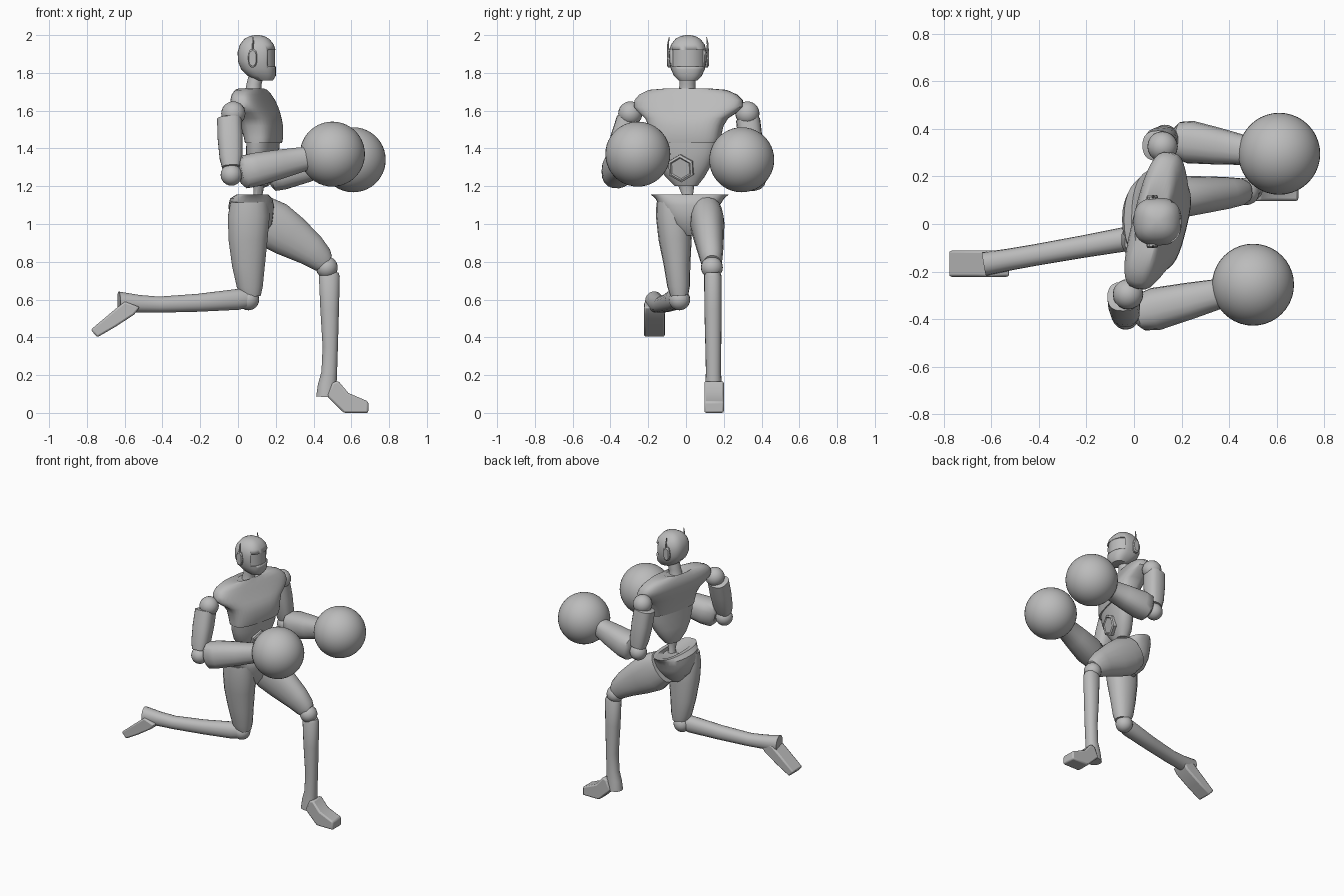
import bpy, bmesh, math
from mathutils import Vector, Matrix

if "Cube" in bpy.data.objects:
    bpy.data.objects.remove(bpy.data.objects["Cube"], do_unlink=True)

GREY = (0.5, 0.5, 0.5, 1)
mat = bpy.data.materials.new("plain grey")
mat.use_nodes = True
mat.diffuse_color = GREY
mat.node_tree.nodes["Principled BSDF"].inputs["Base Color"].default_value = GREY


def finish(name, bm, angle=40):
    """Turn a bmesh into a shaded, coloured object."""
    bmesh.ops.recalc_face_normals(bm, faces=bm.faces)
    mesh = bpy.data.meshes.new(name)
    bm.to_mesh(mesh)
    bm.free()
    mesh.materials.append(mat)
    obj = bpy.data.objects.new(name, mesh)
    bpy.context.collection.objects.link(obj)
    bpy.ops.object.select_all(action="DESELECT")
    obj.select_set(True)
    bpy.context.view_layer.objects.active = obj
    bpy.ops.object.shade_smooth_by_angle(angle=math.radians(angle))
    return obj


def skin(name, rings, angle=40):
    """Bridge closed rings of points and cap both ends."""
    bm = bmesh.new()
    loops = [[bm.verts.new(p) for p in ring] for ring in rings]
    n = len(loops[0])
    for a, b in zip(loops, loops[1:]):
        for i in range(n):
            j = (i + 1) % n
            bm.faces.new((a[i], a[j], b[j], b[i]))
    bm.faces.new(loops[0])
    bm.faces.new(loops[-1])
    return finish(name, bm, angle)


def oval(center, u, v, power=2.0, n=24):
    pts = []
    for i in range(n):
        a = 2 * math.pi * i / n
        c, s = math.cos(a), math.sin(a)
        pts.append(center + u * math.copysign(abs(c) ** (2 / power), c)
                   + v * math.copysign(abs(s) ** (2 / power), s))
    return pts


def body(name, rows, yaw=0, power=2.3):
    """Stack of level ovals: z, centre x, centre y, half depth, half width."""
    rot = Matrix.Rotation(math.radians(yaw), 3, "Z")
    return skin(name, [oval(Vector((x, y, z)), rot @ Vector((d, 0, 0)),
                            rot @ Vector((0, w, 0)), power, 32)
                       for z, x, y, d, w in rows])


def limb(name, start, end, rows, power=2.2):
    """Tapered limb: position along, sideways radius, other radius, bow."""
    start, end = Vector(start), Vector(end)
    axis = (end - start).normalized()
    side = Vector((0, 1, 0))
    side = (side - axis * side.dot(axis)).normalized()
    other = axis.cross(side)
    return skin(name, [oval(start.lerp(end, t) + other * bow, side * a, other * b, power, 18)
                       for t, a, b, bow in rows])


def ball(name, center, r, seg=20):
    bm = bmesh.new()
    bmesh.ops.create_uvsphere(bm, u_segments=seg, v_segments=seg // 2 + 2, radius=r,
                              matrix=Matrix.Translation(center))
    return finish(name, bm)


def foot(name, profile, y0, y1):
    """Side profile widened across, with softened edges."""
    obj = skin(name, [[(x, y, z) for x, z in profile] for y in (y0, y1)], 30)
    mod = obj.modifiers.new("soft edges", "BEVEL")
    mod.width = 0.01
    mod.segments = 2


# Head with a shallow visor recess that wraps round the face
head = body("head", [(1.76, .14, .01, .045, .05), (1.785, .125, .01, .075, .074),
                     (1.82, .108, .01, .092, .09), (1.86, .1, .01, .1, .098),
                     (1.91, .1, .01, .102, .1), (1.95, .1, .01, .09, .089),
                     (1.98, .1, .01, .066, .066), (1.995, .1, .01, .038, .038),
                     (2.0, .1, .01, .012, .012)], power=2.6)
arc = [math.radians(a) for a in range(-56, 57, 8)]
crescent = [(r * math.cos(a), r * math.sin(a)) for r, angles in
            ((.096, arc), (.16, arc[::-1])) for a in angles]
cutter = skin("visor_cutter", [[(.1 + x, .01 + y, z) for x, y in crescent]
                               for z in (1.835, 1.92)])
cutter.hide_render = True
cutter.hide_viewport = True
cut = head.modifiers.new("visor recess", "BOOLEAN")
cut.operation = "DIFFERENCE"
cut.object = cutter

# Ear pads and antennae
for side, label in ((1, "left"), (-1, "right")):
    rings = [oval(Vector((.077, .01 + side * y, 1.878)), Vector((.024 * k, 0, 0)),
                  Vector((0, 0, .05 * k)), 2.6, 16)
             for y, k in ((.08, 1), (.104, 1), (.111, .8))]
    skin(label + "_ear_pad", rings, 30)
    rings = [oval(Vector((.08, .01 + side * y, z)), Vector((r, 0, 0)),
                  Vector((0, r, 0)), 2, 8)
             for z, y, r in ((1.9, .104, .007), (1.95, .105, .005), (1.99, .099, .002))]
    skin(label + "_antenna", rings)

# Neck, chest, abdomen and spine
YAW = -14
body("neck", [(1.66, .075, .005, .055, .06), (1.7, .08, .005, .043, .045),
              (1.74, .085, .008, .04, .042), (1.8, .1, .01, .04, .042)], power=2)
body("chest", [(1.43, .135, -.01, .08, .185), (1.46, .135, -.006, .086, .192),
               (1.52, .125, 0, .095, .2), (1.56, .112, .004, .097, .222),
               (1.59, .1, .01, .094, .265), (1.62, .088, .014, .09, .295),
               (1.655, .078, .014, .082, .293), (1.685, .072, .012, .072, .265),
               (1.71, .07, .01, .06, .21), (1.718, .07, .008, .056, .11),
               (1.7, .072, .008, .05, .065)], YAW, 2.9)
body("abdomen", [(1.2, .11, .0, .04, .06), (1.25, .113, -.005, .06, .105),
                 (1.31, .122, -.01, .07, .145), (1.38, .13, -.01, .075, .172),
                 (1.435, .133, -.01, .076, .18)], YAW)
body("spine", [(1.06, .1, .015, .045, .06), (1.14, .105, .01, .022, .025),
               (1.21, .11, .0, .03, .045)], power=2)

# Hexagonal belt buckle, tilted to follow the belly
tilt = (Matrix.Translation((.122, -.01, 1.31)) @ Matrix.Rotation(math.radians(YAW), 4, "Z")
        @ Matrix.Rotation(math.radians(12), 4, "Y"))
corners = [math.radians(60 * i) for i in range(6)]
skin("belt_buckle", [[tilt @ Vector((x, r * math.sin(a), r * math.cos(a))) for a in corners]
                     for x, r in ((.04, .075), (.078, .075), (.084, .062), (.078, .055))], 20)

# Pelvis with flared hip rim
body("pelvis", [(.94, .08, .025, .055, .05), (1.0, .075, .022, .105, .115),
                (1.06, .07, .02, .118, .15), (1.1, .07, .018, .12, .162),
                (1.135, .07, .02, .112, .182), (1.155, .075, .02, .085, .205),
                (1.15, .08, .02, .06, .17), (1.125, .09, .02, .05, .08)])

# Arms: shoulder, upper arm, elbow, forearm and round glove
UPPER = [(0, .05, .052, 0), (.02, .064, .066, 0), (.4, .064, .067, 0),
         (.8, .057, .061, 0), (1, .047, .05, 0)]
FORE = [(0, .055, .062, 0), (.05, .078, .088, 0), (.2, .09, .09, 0),
        (.55, .077, .077, 0), (.85, .063, .063, 0), (.95, .07, .072, 0), (1.05, .1, .1, 0)]
arms = {
    "right": ((-.025, -.295, 1.585), (-.035, -.387, 1.26), (.42, -.278, 1.36), (.5, -.255, 1.37)),
    "left": ((.12, .325, 1.585), (.13, .36, 1.25), (.51, .303, 1.325), (.61, .295, 1.34)),
}
for label, (shoulder, elbow, wrist, glove) in arms.items():
    ball(label + "_shoulder", shoulder, .064)
    top = Vector(shoulder).lerp(Vector(elbow), .08) + Vector((-.02, 0, 0))
    limb(label + "_upper_arm", top, Vector(elbow) + Vector((0, 0, .04)), UPPER, 2.6)
    ball(label + "_elbow", elbow, .057)
    limb(label + "_forearm", Vector(elbow).lerp(Vector(wrist), .1), wrist, FORE, 2.4)
    ball(label + "_glove", glove, .172, 40)

# Right leg, kicked back
limb("right_thigh", (.06, -.072, 1.12), (.068, -.035, .62),
     [(0, .085, .1, 0), (.15, .093, .112, -.004), (.4, .088, .105, -.01), (.68, .07, .088, -.01),
      (.9, .06, .07, -.005), (1, .047, .053, 0)])
ball("right_knee", (.055, -.035, .6), .057)
limb("right_shin", (.07, -.045, .605), (-.63, -.168, .585),
     [(0, .035, .045, 0), (.1, .052, .056, .002), (.4, .047, .048, .014), (.7, .045, .043, .018),
      (.85, .046, .047, .01), (1, .05, .058, 0)])
foot("right_foot", [(-.52, .56), (-.6, .59), (-.655, .545), (-.78, .44), (-.745, .4),
                    (-.65, .455), (-.55, .52)], -.222, -.112)

# Left leg, planted forward
limb("left_thigh", (.11, .108, 1.05), (.465, .137, .79),
     [(0, .085, .112, 0), (.2, .09, .132, 0), (.45, .08, .118, .006), (.75, .068, .09, .012),
      (.93, .058, .07, .006), (1, .046, .054, 0)])
ball("left_knee", (.47, .137, .77), .058)
limb("left_shin", (.484, .142, .745), (.468, .146, .085),
     [(0, .038, .047, 0), (.03, .046, .056, 0), (.3, .046, .05, .006), (.6, .042, .041, .014),
      (.8, .04, .042, .012), (.9, .044, .05, .003), (1, .048, .055, 0)])
foot("left_foot", [(.5, .16), (.53, .17), (.585, .105), (.69, .06), (.69, .0), (.56, .0),
                   (.51, .05), (.47, .09)], .097, .2)
